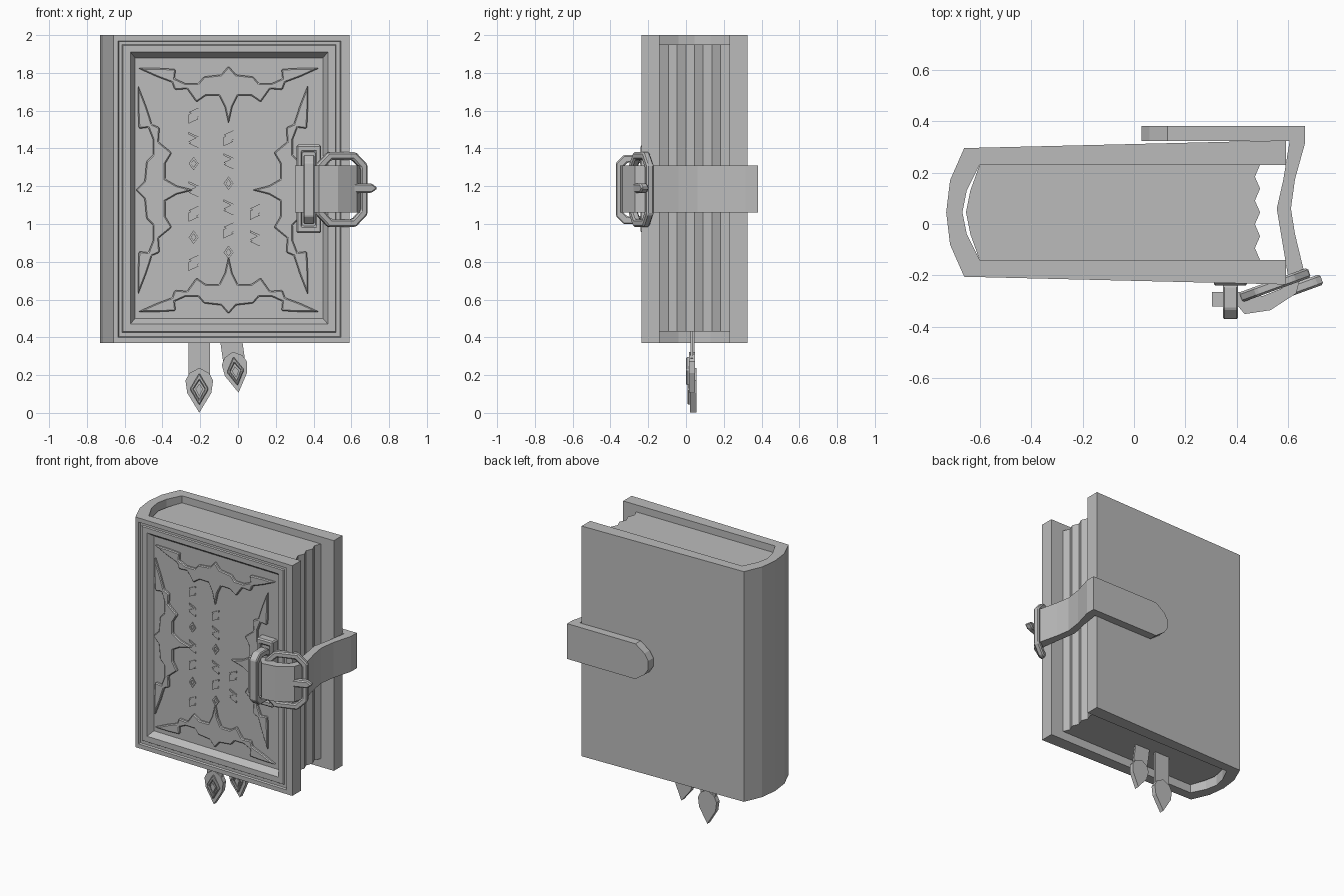
import bpy, bmesh
from math import cos, sin, radians
from mathutils import Vector

if "Cube" in bpy.data.objects:
    bpy.data.objects.remove(bpy.data.objects["Cube"])

GREY = (0.5, 0.5, 0.5, 1)
mat = bpy.data.materials.new("stone_grey")
mat.use_nodes = True
mat.diffuse_color = GREY
mat.node_tree.nodes["Principled BSDF"].inputs["Base Color"].default_value = GREY


def finish(bm, name, bevel=0):
    bmesh.ops.recalc_face_normals(bm, faces=bm.faces)
    mesh = bpy.data.meshes.new(name)
    bm.to_mesh(mesh)
    bm.free()
    mesh.materials.append(mat)
    ob = bpy.data.objects.new(name, mesh)
    bpy.context.collection.objects.link(ob)
    if bevel:
        mod = ob.modifiers.new("Bevel", "BEVEL")
        mod.width, mod.segments = bevel, 1
    return ob


# placements: (u, v, depth) -> world
def plan(u, v, d):
    return Vector((u, v, d))


def front(u, v, d):
    return Vector((u, d, v))


def side(u, v, d):
    return Vector((d, u, v))


def cover_y(x):
    return -0.205 - 0.024 * (x + 0.66)


def on_panel(u, v, d):
    return Vector((u, cover_y(u) + 0.045 - d, v))


def prism(name, pts, lo, hi, place, bevel=0):
    bm = bmesh.new()
    a, b = ([bm.verts.new(place(u, v, d)) for u, v in pts] for d in (lo, hi))
    bm.faces.new(a)
    bm.faces.new(b)
    for i in range(len(a)):
        bm.faces.new((a[i - 1], a[i], b[i], b[i - 1]))
    return finish(bm, name, bevel)


def ring(name, outer, inner, lo, hi, place, bevel=0):
    bm = bmesh.new()
    loops = [[bm.verts.new(place(u, v, d)) for u, v in pts]
             for pts, d in ((outer, lo), (outer, hi), (inner, hi), (inner, lo))]
    for k in range(4):
        a, b = loops[k - 1], loops[k]
        for i in range(len(a)):
            bm.faces.new((a[i - 1], a[i], b[i], b[i - 1]))
    return finish(bm, name, bevel)


def octagon(u0, u1, v0, v1, c):
    return [(u0 + c, v0), (u1 - c, v0), (u1, v0 + c), (u1, v1 - c),
            (u1 - c, v1), (u0 + c, v1), (u0, v1 - c), (u0, v0 + c)]


def rect(u0, u1, v0, v1):
    return [(u0, v0), (u1, v0), (u1, v1), (u0, v1)]


# cover: spine and both boards in one profile, front face left open
MID = 0.045
spine_out = [(-0.66, 0.295), (-0.715, 0.17), (-0.73, MID), (-0.715, -0.08), (-0.66, -0.205)]
spine_in = [(-0.60, -0.14), (-0.65, -0.04), (-0.667, MID), (-0.65, 0.13), (-0.60, 0.23)]
profile = ([(0.59, 0.325)] + spine_out + [(0.59, cover_y(0.59)), (0.59, -0.14)]
           + spine_in + [(0.59, 0.23)])
cover = prism("cover", profile, 0.37, 2.0, plan)
bm = bmesh.new()
bm.from_mesh(cover.data)
open_face = min(bm.faces, key=lambda f: f.calc_center_median().y)
bmesh.ops.delete(bm, geom=[open_face], context="FACES_ONLY")
bm.to_mesh(cover.data)
bm.free()

# front board: stepped frame going down to a sunken panel
steps = [(-0.66, 0.59, 0.37, 2.0, 0), (-0.635, 0.545, 0.40, 1.97, 0),
         (-0.63, 0.54, 0.405, 1.965, 0.012), (-0.615, 0.52, 0.425, 1.95, 0.012),
         (-0.61, 0.515, 0.43, 1.945, 0.004), (-0.57, 0.476, 0.47, 1.91, 0.004),
         (-0.545, 0.45, 0.50, 1.88, 0.045)]
bm = bmesh.new()
last = None
for x0, x1, z0, z1, d in steps:
    loop = [bm.verts.new((x, cover_y(x) + d, z)) for x, z in rect(x0, x1, z0, z1)]
    if last:
        for i in range(4):
            bm.faces.new((last[i - 1], last[i], loop[i], loop[i - 1]))
    last = loop
bm.faces.new(last)
panel = finish(bm, "front_panel")
if panel.data.polygons[-1].normal.y > 0:
    panel.data.flip_normals()

# page block with a fluted fore edge
fore = [(0.47 + 0.02 * (i % 2 == 0), -0.14 + 0.37 * i / 8) for i in range(9)]
back = [(x + 0.014 * (abs(y - MID) < 0.15), y) for x, y in reversed(spine_in)]
prism("pages", fore + back, 0.43, 1.95, plan)

# raised thorn ornaments on the four sides of the panel, (along, outward)
half = [(0.04, .11), (.13, .10), (.16, .065), (.23, .065), (.285, .09), (.28, .14),
        (.37, .145), (.48, .145), (.38, .10), (.30, .07), (.285, .03), (.22, .035),
        (.17, -.035), (.12, 0), (.05, 0), (.02, -.06)]
thorn = ([(0, 0.156)] + half + [(0, -0.15)] + [(-u, v) for u, v in reversed(half)])
CX, CZ = -0.05, 1.18
for name, sign in (("top", 1), ("bottom", -1)):
    prism(name + "_ornament", [(CX + u, CZ + sign * (0.5 + v)) for u, v in thorn],
          -0.01, 0.018, on_panel, 0.006)
for name, sign in (("right", -1), ("left", 1)):
    prism(name + "_ornament", [(-0.08 + sign * (0.305 + v), CZ + u * 1.16) for u, v in thorn],
          -0.01, 0.018, on_panel, 0.006)

# small abstract zigzag and lozenge marks in three columns
for x, z_top, count, gap in ((-0.235, 1.58, 7, 0.13), (-0.05, 1.46, 6, 0.122), (0.09, 1.07, 2, 0.14)):
    for i in range(count):
        z, w, h = z_top - i * gap, 0.026, 0.036
        if i % 3 == 2:
            ring("lozenge_mark", [(x - w, z), (x, z - h), (x + w, z), (x, z + h)],
                 [(x - w / 2, z), (x, z - h / 2), (x + w / 2, z), (x, z + h / 2)],
                 -0.005, 0.008, on_panel)
        else:
            s = 1 if i % 2 else -1
            path = [(-w, h), (w, h / 3), (-w, -h / 3), (w, -h)]
            pts = [(x + s * u, z + v) for u, v in path]
            pts += [(u, v - 0.012) for u, v in reversed(pts)]
            prism("zigzag_mark", pts, -0.005, 0.008, on_panel)

# strap: back tab, wrap around the fore edge, folded end through the buckle
Z0, Z1 = 1.06, 1.31
ZM = (Z0 + Z1) / 2
tab = [(0.64, Z0), (0.64, Z1), (0.13, Z1), (0.06, ZM + 0.075), (0.03, ZM + 0.03),
       (0.03, ZM - 0.03), (0.06, ZM - 0.075), (0.13, Z0)]
prism("strap_back_tab", tab, 0.322, 0.38, front)
wrap = [(0.635, 0.38), (0.665, 0.38), (0.665, 0.315), (0.626, 0.175), (0.61, 0.06),
        (0.626, -0.04), (0.66, -0.18), (0.60, -0.21), (0.575, -0.06), (0.555, 0.06),
        (0.58, 0.17), (0.605, 0.322)]
prism("strap_side", wrap, Z0, Z1, plan)
fold = [(0.655, -0.18), (0.63, -0.27), (0.53, -0.335), (0.43, -0.35), (0.405, -0.32),
        (0.303, -0.32), (0.303, -0.265), (0.41, -0.265), (0.50, -0.28), (0.575, -0.25),
        (0.60, -0.205)]
prism("strap_front", fold, Z0, Z1, plan)

# keeper: base plate and loop round the strap end
ring("keeper_base", rect(0.31, 0.44, 0.952, 1.42), rect(0.34, 0.41, 0.99, 1.38),
     -0.17, -0.24, front, 0.008)
prism("keeper_floor", rect(0.33, 0.42, 0.97, 1.40), -0.17, -0.215, front)
ring("keeper_loop", octagon(-0.37, -0.20, 1.0, 1.365, 0.04),
     octagon(-0.335, -0.22, 1.04, 1.325, 0.025), 0.346, 0.405, side, 0.006)

# buckle: tilted eight-sided frame with a prong
TILT = radians(20)


def tilted(u, v, d):
    return Vector((0.547 + u * cos(TILT) + d * sin(TILT), -0.235 + u * sin(TILT) - d * cos(TILT), v))


ring("buckle_frame", octagon(-0.142, 0.142, 0.985, 1.38, 0.065),
     octagon(-0.105, 0.105, 1.025, 1.34, 0.045), -0.018, 0.022, tilted, 0.008)
prong = [(0.03, 1.165), (0.15, 1.165), (0.185, 1.19), (0.15, 1.215), (0.03, 1.215), (0.01, 1.19)]
prism("buckle_prong", prong, 0.022, 0.065, tilted, 0.008)


# ribbon bookmarks with pointed pendants
def bookmark(name, x, z, size, angle, y):
    def hang(u, v, d):
        a = radians(angle)
        return Vector((x + u * cos(a) - v * sin(a), y + d, z + u * sin(a) + v * cos(a)))

    leaf = [(0.0, -0.115), (0.064, -0.01), (0.073, 0.055), (0.052, 0.095), (0.0, 0.122)]
    leaf = [(u * size, v * size) for u, v in leaf]
    leaf += [(-u, v) for u, v in reversed(leaf[1:-1])]

    def diamond(s):
        return [(0, -0.075 * s), (0.05 * s, 0.01), (0, 0.095 * s), (-0.05 * s, 0.01)]

    prism(name + "_ribbon", rect(-0.058, 0.058, 0.07, 0.38), -0.006, 0.008, hang)
    prism(name + "_pendant", leaf, -0.015, 0.018, hang)
    ring(name + "_diamond", diamond(size), diamond(size * 0.6), -0.01, -0.03, hang, 0.005)
    prism(name + "_gem", diamond(size * 0.4), -0.01, -0.026, hang)


bookmark("long_bookmark", -0.205, 0.116, 1.0, 0, 0.037)
bookmark("short_bookmark", -0.012, 0.212, 0.92, 8, 0.03)
